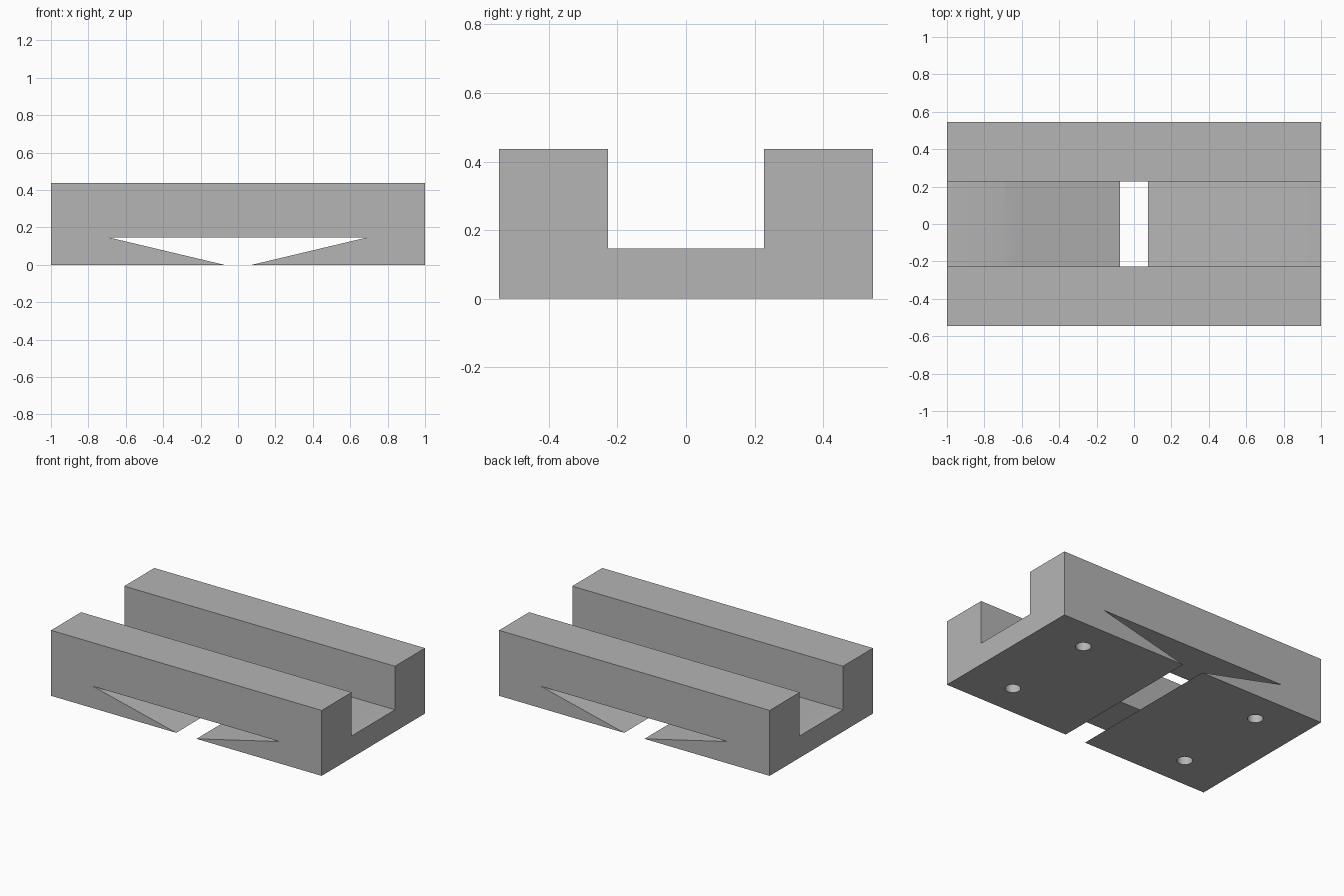
import bpy
import bmesh
from math import radians
from mathutils import Matrix, Vector

LENGTH, WIDTH, HEIGHT = 2.0, 1.09, 0.437
FLOOR = 0.146          # channel floor height
CHANNEL = 0.228        # half width of the channel

cube = bpy.data.objects.get("Cube")
if cube:
    bpy.data.objects.remove(cube, do_unlink=True)

grey = bpy.data.materials.new("mid grey")
colour = (0.46, 0.46, 0.46, 1)
grey.diffuse_color = colour
grey.use_nodes = True
grey.node_tree.nodes["Principled BSDF"].inputs["Base Color"].default_value = colour


def finish(name, bm):
    bmesh.ops.recalc_face_normals(bm, faces=bm.faces)
    mesh = bpy.data.meshes.new(name)
    bm.to_mesh(mesh)
    bm.free()
    mesh.materials.append(grey)
    obj = bpy.data.objects.new(name, mesh)
    bpy.context.collection.objects.link(obj)
    return obj


def extrude(name, points, start, travel):
    """Close a profile and sweep it straight along travel."""
    bm = bmesh.new()
    face = bm.faces.new([bm.verts.new(Vector(p) + Vector(start)) for p in points])
    swept = bmesh.ops.extrude_face_region(bm, geom=[face])["geom"]
    verts = [v for v in swept if isinstance(v, bmesh.types.BMVert)]
    bmesh.ops.translate(bm, verts=verts, vec=travel)
    return finish(name, bm)


def cut(target, cutter):
    cutter.hide_render = True
    cutter.hide_viewport = True
    mod = target.modifiers.new(cutter.name, "BOOLEAN")
    mod.operation = "DIFFERENCE"
    mod.solver = "EXACT"
    mod.object = cutter


# Channelled body: U profile swept along its length
w = WIDTH / 2
half = [(w, 0), (w, HEIGHT), (CHANNEL, HEIGHT), (CHANNEL, FLOOR)]
profile = half + [(-y, z) for y, z in reversed(half)]
body = extrude("channel_block", [(0, y, z) for y, z in profile],
               (-LENGTH / 2, 0, 0), (LENGTH, 0, 0))

# Dovetail slot crossing underneath, opening into the channel floor
slope = (0.69 - 0.075) / FLOOR
low = 0.075 - slope * 0.02
slot_points = [(-low, 0, -0.02), (low, 0, -0.02), (0.69, 0, FLOOR), (-0.69, 0, FLOOR)]
cut(body, extrude("slot_cutter", slot_points, (0, -1, 0), (0, 2, 0)))

# Four blind screw holes in the underside
holes = bmesh.new()
for x in (-0.67, 0.67):
    for y in (-0.327, 0.327):
        bmesh.ops.create_cone(holes, cap_ends=True, segments=32, radius1=0.047,
                              radius2=0.047, depth=0.6,
                              matrix=Matrix.Translation((x, y, -0.01)))
cut(body, finish("hole_cutter", holes))

# Apply the cuts and drop the cutters
bpy.context.view_layer.update()
evaluated = body.evaluated_get(bpy.context.evaluated_depsgraph_get())
body.data = bpy.data.meshes.new_from_object(evaluated)
body.modifiers.clear()
for name in ("slot_cutter", "hole_cutter"):
    bpy.data.objects.remove(bpy.data.objects[name], do_unlink=True)

bpy.context.view_layer.objects.active = body
body.select_set(True)
bpy.ops.object.shade_smooth_by_angle(angle=radians(30))
